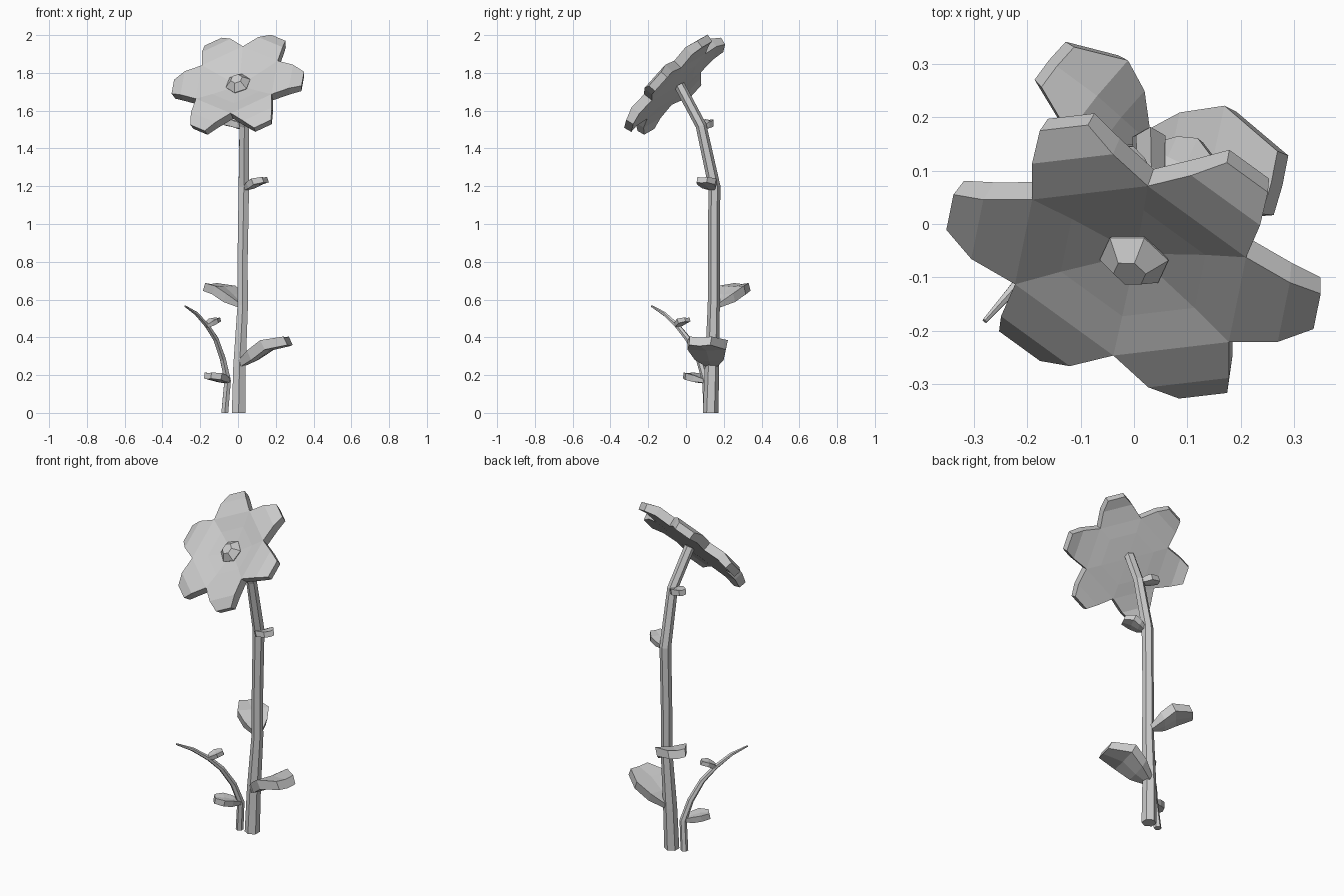
import bpy, bmesh, math
from mathutils import Vector

cube = bpy.data.objects.get("Cube")
if cube:
    bpy.data.objects.remove(cube, do_unlink=True)

grey = bpy.data.materials.new("plain grey")
grey.use_nodes = True
grey.diffuse_color = (0.6, 0.6, 0.6, 1)
grey.node_tree.nodes["Principled BSDF"].inputs["Base Color"].default_value = (0.6, 0.6, 0.6, 1)


def finish(name, bm):
    bmesh.ops.recalc_face_normals(bm, faces=bm.faces)
    mesh = bpy.data.meshes.new(name)
    bm.to_mesh(mesh)
    bm.free()
    mesh.materials.append(grey)
    obj = bpy.data.objects.new(name, mesh)
    bpy.context.collection.objects.link(obj)


def bridge(bm, a, b):
    n = len(a)
    for i in range(n):
        j = (i + 1) % n
        bm.faces.new((a[i], a[j], b[j], b[i]))


def loft(name, rings):
    """Solid through a list of equal-sized rings, capped at both ends."""
    bm = bmesh.new()
    loops = [[bm.verts.new(p) for p in ring] for ring in rings]
    for a, b in zip(loops, loops[1:]):
        bridge(bm, a, b)
    bm.faces.new(loops[0])
    bm.faces.new(loops[-1])
    finish(name, bm)


def stem(name, path, radii, sides=6):
    pts = [Vector(p) for p in path]
    rings = []
    for i, p in enumerate(pts):
        d = (pts[min(i + 1, len(pts) - 1)] - pts[max(i - 1, 0)]).normalized()
        if i == 0:
            d = Vector((0, 0, 1))
        side = Vector((0, 1, 0)).cross(d).normalized()
        other = d.cross(side)
        angles = [math.tau * (k + 0.5) / sides for k in range(sides)]
        rings.append([p + radii[i] * (math.cos(a) * side + math.sin(a) * other) for a in angles])
    loft(name, rings)


def leaf(name, base, mid, tip, half, thick):
    """Blunt spoon-shaped slab with a shallow centre crease."""
    base, mid, tip = Vector(base), Vector(mid), Vector(tip)
    d = (tip - base).normalized()
    side = d.cross(Vector((0, 0, 1))).normalized()
    up = side.cross(d)
    stations = [(base, 0.2, 0.5), (base.lerp(mid, 0.5), 0.75, 1), (mid, 1, 1), (tip, 0.55, 0.9)]
    rings = []
    for p, w, t in stations:
        w, t = w * half, t * thick / 2
        rings.append([p - side * w + up * t, p + up * t * 0.75, p + side * w + up * t,
                      p + side * w * 0.95 - up * t, p - up * t * 1.25, p - side * w * 0.95 - up * t])
    loft(name, rings)


# Stems
stem("main_stem",
     [(0.003, 0.13, 0), (0.008, 0.138, 0.25), (0.025, 0.147, 0.57), (0.024, 0.148, 0.8),
      (0.031, 0.15, 1.2), (0.033, 0.08, 1.52), (0.0, -0.035, 1.735)],
     [0.041, 0.038, 0.032, 0.031, 0.032, 0.029, 0.029])
stem("side_shoot",
     [(-0.07, 0.115, 0), (-0.055, 0.105, 0.17), (-0.08, 0.07, 0.285), (-0.117, 0.012, 0.39),
      (-0.162, -0.045, 0.46), (-0.22, -0.115, 0.525), (-0.28, -0.182, 0.565)],
     [0.021, 0.02, 0.018, 0.016, 0.014, 0.011, 0.005])

# Leaves
leaf("lower_leaf", (0.0, 0.14, 0.25), (0.155, 0.112, 0.36), (0.265, 0.075, 0.382), 0.11, 0.055)
leaf("back_leaf", (0.015, 0.165, 0.57), (-0.075, 0.245, 0.65), (-0.15, 0.3, 0.667), 0.088, 0.05)
leaf("upper_leaf", (0.035, 0.14, 1.185), (0.1, 0.108, 1.225), (0.145, 0.085, 1.235), 0.056, 0.034)
leaf("top_leaf", (0.03, 0.085, 1.515), (-0.02, 0.11, 1.533), (-0.065, 0.125, 1.54), 0.04, 0.034)
leaf("shoot_lower_leaf", (-0.05, 0.1, 0.17), (-0.12, 0.035, 0.193), (-0.16, 0.007, 0.198), 0.052, 0.036)
leaf("shoot_upper_leaf", (-0.17, -0.055, 0.458), (-0.13, -0.02, 0.487), (-0.105, 0.008, 0.495), 0.034, 0.025)

# Flower frame: tilted upwards and turned a little to the right
centre = Vector((0, -0.068, 1.745))
across = Vector((0.962, -0.26, 0.058)).normalized()
facing = across.cross(Vector((0.14, 0.66, 0.738))).normalized()
along = facing.cross(across)
STEP = math.tau / 6


def place(x, y, h):
    return centre + across * x + along * y + facing * h


def polar(r, a, h):
    return place(r * math.cos(a), r * math.sin(a), h)


# Flower head: dished hexagon with six petals whose tips fold back
bm = bmesh.new()


def layer(heart, ring, petal, tip, size):
    """One skin of the flower from its heights; returns the outline."""
    mid = bm.verts.new(polar(0, 0, heart))
    inner = [bm.verts.new(polar(0.15, STEP * (k + 0.5), ring)) for k in range(6)]
    notch = [bm.verts.new(polar(0.24 * size, STEP * (k + 0.5), petal)) for k in range(6)]
    rim = []
    for k in range(6):
        c, s = math.cos(STEP * k), math.sin(STEP * k)

        def corner(r, w, h):
            return bm.verts.new(place(r * c - w * s, r * s + w * c, h))
        f0, f1 = [corner(0.298 * size, w * size, petal) for w in (-0.084, 0.084)]
        t0, t1 = [corner(0.357 * size, w * size, tip) for w in (-0.05, 0.05)]
        n0, n1 = notch[k - 1], notch[k]
        bm.faces.new((mid, inner[k - 1], inner[k]))
        bm.faces.new((inner[k - 1], n0, n1, inner[k]))
        bm.faces.new((n0, f0, f1, n1))
        bm.faces.new((f0, t0, t1, f1))
        rim += [n0, f0, t0, t1, f1]
    return rim


bridge(bm, layer(-0.018, 0.008, 0.028, 0.004, 1), layer(-0.03, -0.028, -0.024, -0.038, 0.97))
finish("flower_head", bm)

# Faceted bud in the middle of the flower
loft("flower_bud", [[polar(r, STEP * (k + 0.35), h) for k in range(6)]
                    for r, h in [(0.055, -0.025), (0.068, 0.0), (0.032, 0.036)]])
